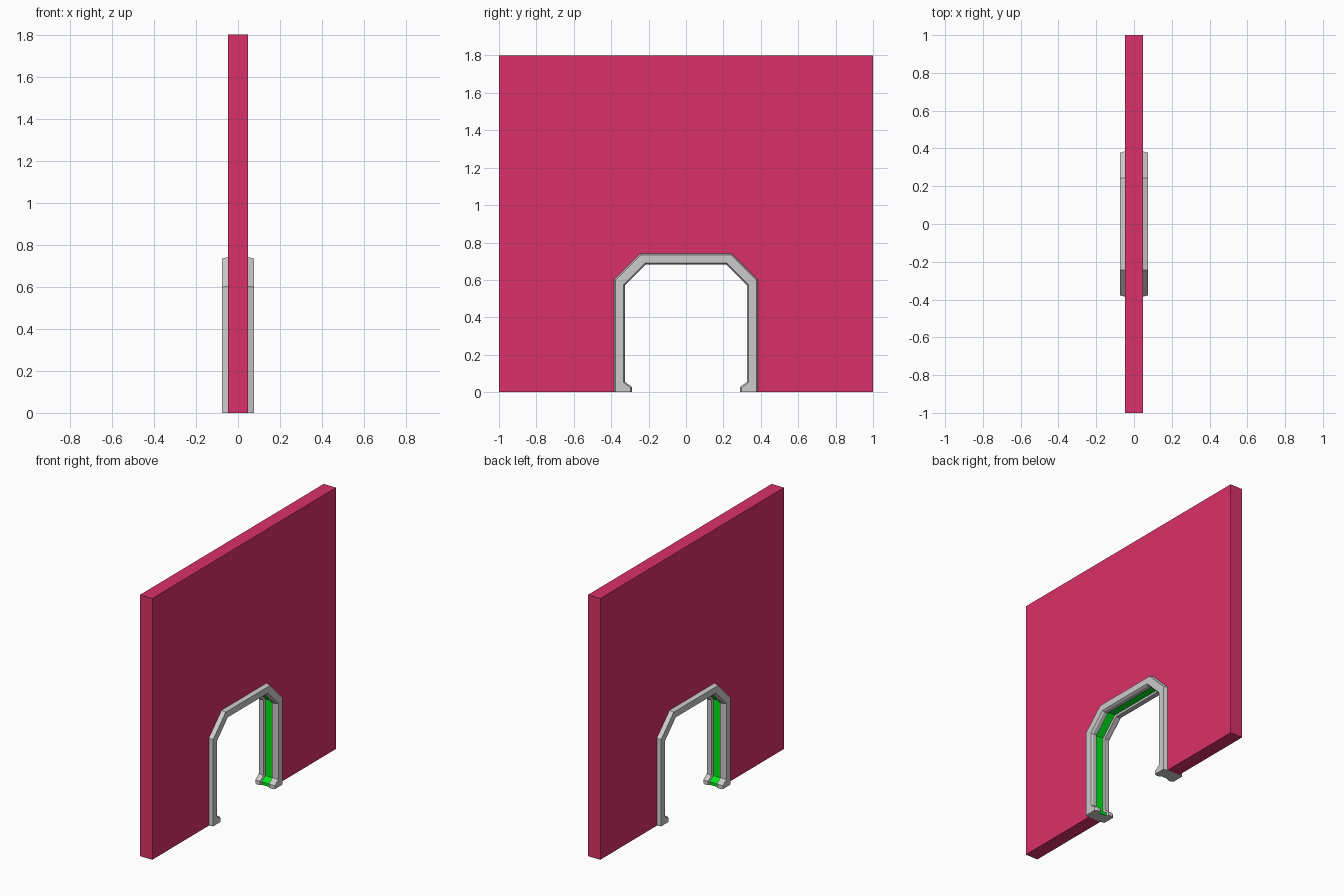
import bpy, bmesh
from mathutils import Vector

if "Cube" in bpy.data.objects:
    bpy.data.objects.remove(bpy.data.objects["Cube"])


def material(name, rgb):
    m = bpy.data.materials.new(name)
    m.diffuse_color = (*rgb, 1)
    m.use_nodes = True
    m.node_tree.nodes["Principled BSDF"].inputs["Base Color"].default_value = m.diffuse_color
    return m


def make_object(name, bm, mat=None):
    bmesh.ops.recalc_face_normals(bm, faces=bm.faces)
    mesh = bpy.data.meshes.new(name)
    bm.to_mesh(mesh)
    bm.free()
    ob = bpy.data.objects.new(name, mesh)
    bpy.context.collection.objects.link(ob)
    if mat:
        mesh.materials.append(mat)
    return ob


def mirrored(half):
    """Full arch path in (y, z): up the +y jamb, down the -y jamb."""
    return [Vector(p) for p in half] + [Vector((-y, z)) for y, z in reversed(half)]


def offset(path, d):
    """Mitred offset of the arch path; positive d moves away from the opening."""
    out = []
    for i, p in enumerate(path):
        dirs = []
        if i > 0:
            dirs.append((p - path[i - 1]).normalized())
        if i < len(path) - 1:
            dirs.append((path[i + 1] - p).normalized())
        normals = [Vector((t.y, -t.x)) for t in dirs]
        m = sum(normals, Vector((0, 0))).normalized()
        out.append(p + m * (d / m.dot(normals[0])))
    return out


def sweep(name, section, mat=None):
    """Sweep a closed section of (x, base path, offset) along the arch."""
    bm = bmesh.new()
    rails = [[bm.verts.new((x, p.x, p.y)) for p in offset(path, d)]
             for x, path, d in section]
    n = len(rails)
    for a in range(n):
        r, s = rails[a], rails[(a + 1) % n]
        for i in range(len(r) - 1):
            bm.faces.new((r[i], r[i + 1], s[i + 1], s[i]))
    for end in (0, -1):
        bm.faces.new([r[end] for r in rails])
    return make_object(name, bm, mat)


outer = mirrored([(0.385, 0), (0.385, 0.027), (0.385, 0.055), (0.385, 0.602), (0.245, 0.742)])
inner = mirrored([(0.288, 0), (0.288, 0.027), (0.325, 0.055), (0.325, 0.572), (0.215, 0.682)])

# Wall panel with the doorway outline cut from its lower edge
bm = bmesh.new()
door = [outer[i] for i in (0, 3, 4, 5, 6, 9)]
outline = [(1, 0), (1, 1.8), (-1, 1.8), (-1, 0)] + [tuple(p) for p in reversed(door)]
face = bm.faces.new([bm.verts.new((-0.047, y, z)) for y, z in outline])
ext = bmesh.ops.extrude_face_region(bm, geom=[face])
bmesh.ops.translate(bm, vec=(0.094, 0, 0),
                    verts=[v for v in ext["geom"] if isinstance(v, bmesh.types.BMVert)])
make_object("wall", bm, material("crimson", (0.7, 0.03, 0.14)))

# Door frame with bevelled edges, a recessed channel and flared feet
half = [(0.047, outer, 0), (0.075, outer, -0.008), (0.075, inner, 0.008),
        (0.062, inner, 0), (0.033, inner, 0), (0.027, inner, 0.018)]
sweep("door_frame", half + [(-x, p, d) for x, p, d in reversed(half)])

# Green light strip lying in the channel
sweep("light_strip", [(0.028, inner, 0.012), (-0.028, inner, 0.012),
                      (-0.028, inner, 0.020), (0.028, inner, 0.020)],
      material("green", (0.0, 0.8, 0.01)))
